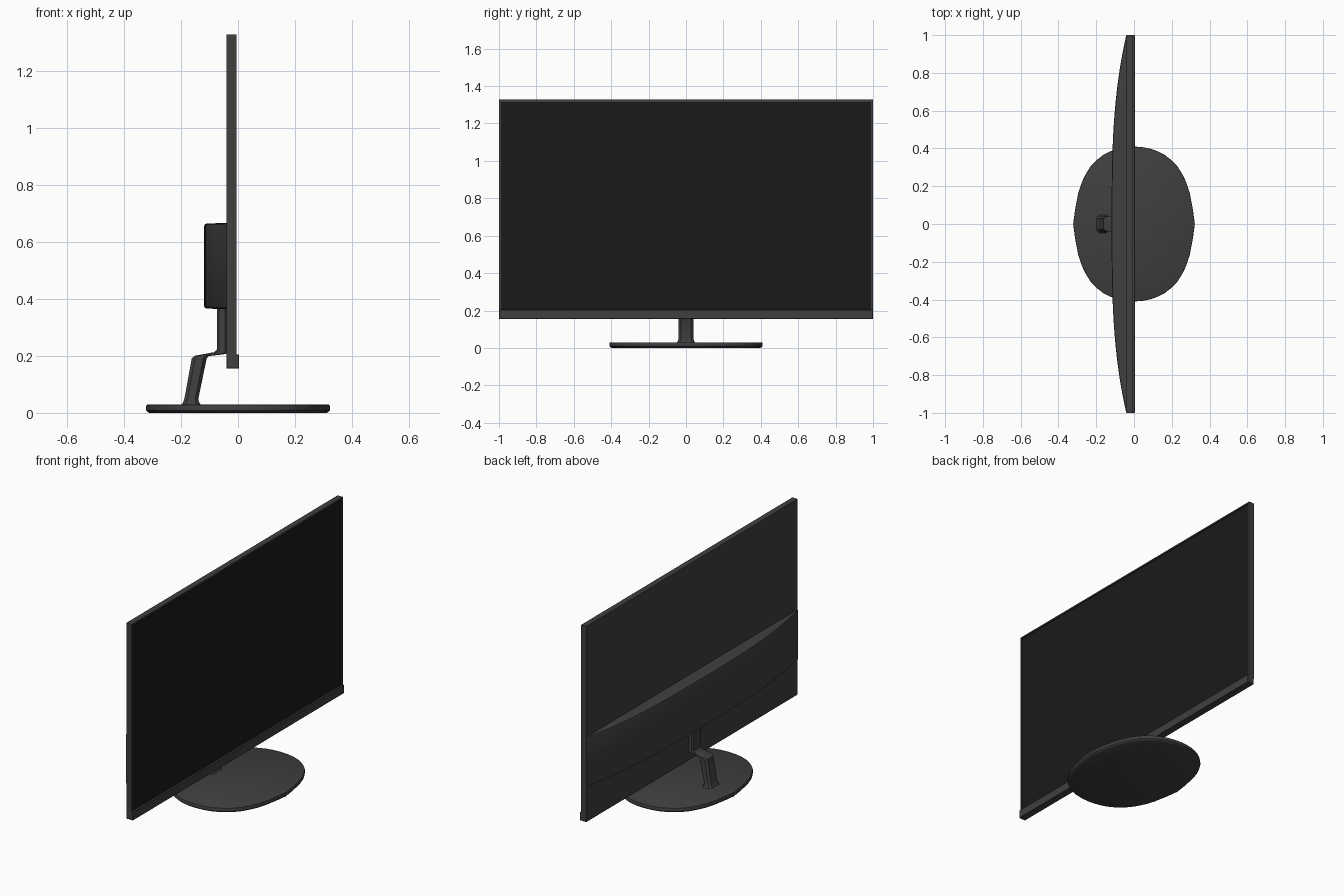
import bpy, bmesh, math

if "Cube" in bpy.data.objects:
    bpy.data.objects.remove(bpy.data.objects["Cube"])


def material(name, v):
    m = bpy.data.materials.new(name)
    m.diffuse_color = (v, v, v, 1)
    m.use_nodes = True
    m.node_tree.nodes["Principled BSDF"].inputs["Base Color"].default_value = m.diffuse_color
    return m


BODY = material("dark_plastic", 0.05)
GLASS = material("black_glass", 0.01)


def finish(bm, name, mat, smooth=0):
    bmesh.ops.recalc_face_normals(bm, faces=bm.faces)
    me = bpy.data.meshes.new(name)
    bm.to_mesh(me)
    bm.free()
    ob = bpy.data.objects.new(name, me)
    bpy.context.collection.objects.link(ob)
    me.materials.append(mat)
    if smooth:
        bpy.ops.object.select_all(action='DESELECT')
        ob.select_set(True)
        bpy.context.view_layer.objects.active = ob
        bpy.ops.object.shade_smooth_by_angle(angle=math.radians(smooth))
    return ob


def box_bm(x, y, z):
    bm = bmesh.new()
    bmesh.ops.create_cube(bm, size=1)
    for v in bm.verts:
        v.co = [(r[0] + r[1]) / 2 + c * (r[1] - r[0]) for c, r in zip(v.co, (x, y, z))]
    return bm


def loft(rings, name, mat, smooth=0):
    bm = bmesh.new()
    rows = [[bm.verts.new(p) for p in ring] for ring in rings]
    n = len(rows[0])
    for a, b in zip(rows, rows[1:]):
        for i in range(n):
            j = (i + 1) % n
            bm.faces.new((a[i], a[j], b[j], b[i]))
    bm.faces.new(rows[0])
    bm.faces.new(rows[-1])
    return finish(bm, name, mat, smooth)


# Panel housing with a recess for the screen
bm = box_bm((-0.04, -0.005), (-1, 1), (0.19, 1.328))
bm.faces.ensure_lookup_table()
front = max(bm.faces, key=lambda f: f.calc_center_median().x)
bmesh.ops.inset_region(bm, faces=[front], thickness=0.012)
for v in front.verts:
    v.co.z = max(v.co.z, 0.203)
ext = bmesh.ops.extrude_discrete_faces(bm, faces=[front])["faces"][0]
for v in ext.verts:
    v.co.x -= 0.008
panel = finish(bm, "panel_housing", BODY)

# Screen glass, set slightly back from the bezel
finish(box_bm((-0.014, -0.008), (-0.988, 0.988), (0.2, 1.316)), "screen", GLASS)

# Chin bar along the bottom
chin = finish(box_bm((-0.04, 0.004), (-1, 1), (0.155, 0.205)), "chin_bar", BODY)
bev = chin.modifiers.new("edge", 'BEVEL')
bev.width, bev.segments = 0.002, 1

# Curved rear housing, thickest in the middle and tapering to both sides
Z0, Z1, XB = 0.363, 0.667, -0.039
rings = []
for i in range(41):
    y = math.sin(math.pi * (i / 40 - 0.5))
    d = 0.0015 + 0.078 * (1 - abs(y) ** 3)
    b = min(0.008, d * 0.5)
    prof = [(0.01, Z0), (b - d, Z0 + 0.003), (0.3 * b - d, Z0 + 0.003 + 0.3 * b), (-d, Z0 + 0.003 + b),
            (-d, Z1 - 0.003 - b), (0.3 * b - d, Z1 - 0.003 - 0.3 * b), (b - d, Z1 - 0.003), (0.01, Z1)]
    rings.append([(XB + x, y, z) for x, z in prof])
loft(rings, "rear_housing", BODY, 40)

# Stand neck: back edge (x, z), front edge (x, z), half width, chamfer ratio
path = [((-0.074, 0.40), (-0.038, 0.40), 0.040, 0.85),
        ((-0.074, 0.222), (-0.038, 0.208), 0.040, 0.85),
        ((-0.083, 0.213), (-0.055, 0.205), 0.040, 0.85),
        ((-0.153, 0.200), (-0.104, 0.199), 0.040, 0.75),
        ((-0.162, 0.192), (-0.110, 0.190), 0.040, 0.70),
        ((-0.188, 0.050), (-0.139, 0.050), 0.040, 0.70),
        ((-0.192, 0.038), (-0.137, 0.038), 0.043, 0.70),
        ((-0.200, 0.026), (-0.128, 0.026), 0.050, 0.70)]
sect = [(0, 0), (0.22, 1), (0.78, 1), (1, 0)]
rings = []
for (xa, za), (xb, zb), w, c in path:
    half = [(xa + (xb - xa) * s, w if wide else w * c, za + (zb - za) * s) for s, wide in sect]
    rings.append(half + [(x, -y, z) for x, y, z in reversed(half)])
loft(rings, "stand_neck", BODY, 25)

# Foot plate: quarter outline mirrored both ways, slightly pointed at front and back
quarter = [(0.322, 0), (0.312, 0.075), (0.295, 0.165), (0.277, 0.22), (0.255, 0.265), (0.23, 0.305),
           (0.198, 0.338), (0.165, 0.364), (0.13, 0.383), (0.09, 0.398), (0.045, 0.407), (0, 0.41)]
half = quarter + [(-x, y) for x, y in reversed(quarter[:-1])]
outline = half + [(x, -y) for x, y in reversed(half[1:-1])]
levels = [(0.965, 0), (0.985, 0.003), (1, 0.009), (1, 0.024), (0.996, 0.028), (0.985, 0.03)]
loft([[(x * s, y * s, z) for x, y in outline] for s, z in levels], "foot_plate", BODY, 35)
